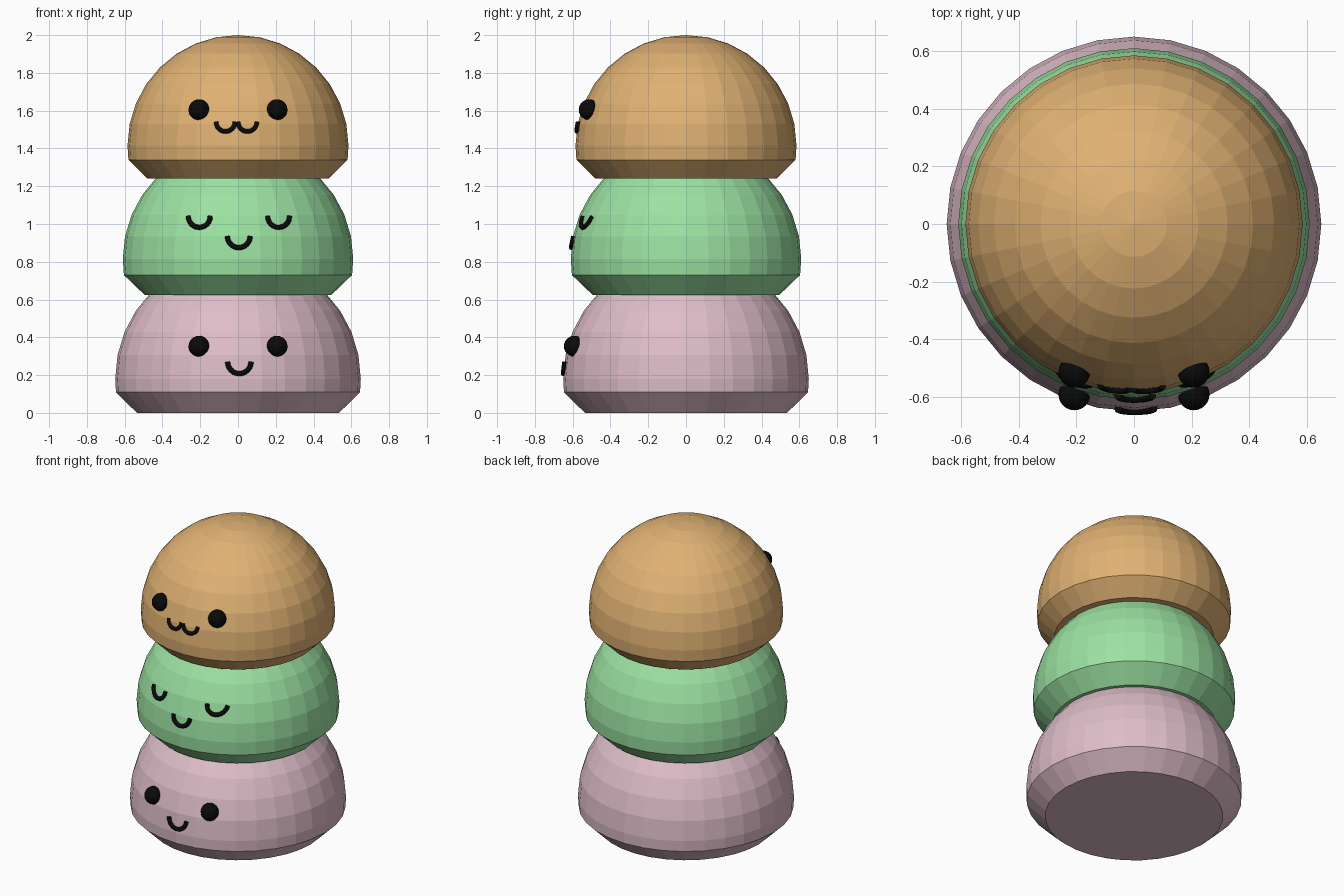
import bpy, bmesh
from math import sin, cos, pi, sqrt, radians

if "Cube" in bpy.data.objects:
    bpy.data.objects.remove(bpy.data.objects["Cube"])

SEG = 32


def material(name, rgb):
    m = bpy.data.materials.new(name)
    m.diffuse_color = (*rgb, 1)
    m.use_nodes = True
    m.node_tree.nodes["Principled BSDF"].inputs["Base Color"].default_value = m.diffuse_color
    return m


def add_object(name, data, mat):
    ob = bpy.data.objects.new(name, data)
    data.materials.append(mat)
    bpy.context.collection.objects.link(ob)
    return ob


def dome(name, base_z, base_r, edge_z, radius, centre_z, mat):
    """Ball with a cut, tapered underside: lathe a profile around z."""
    profile = [(base_r, base_z), (sqrt(radius**2 - (centre_z - edge_z)**2), edge_z)]
    profile += [(radius * cos(radians(11.25 * k)), centre_z + radius * sin(radians(11.25 * k)))
                for k in range(8)]
    bm = bmesh.new()
    rings = [[bm.verts.new((r * cos(2 * pi * i / SEG), r * sin(2 * pi * i / SEG), z))
              for i in range(SEG)] for r, z in profile]
    tip = bm.verts.new((0, 0, centre_z + radius))
    bm.faces.new(rings[0][::-1])
    for i in range(SEG):
        j = (i + 1) % SEG
        for a, b in zip(rings, rings[1:]):
            bm.faces.new((a[i], a[j], b[j], b[i]))
        bm.faces.new((rings[-1][i], rings[-1][j], tip))
    me = bpy.data.meshes.new(name)
    bm.to_mesh(me)
    bm.free()
    return add_object(name, me, mat)


def front_y(ball, x, z):
    """Depth of the dome's front surface at x, z."""
    radius, centre_z = ball
    return -sqrt(radius**2 - x * x - (z - centre_z)**2)


def eye(name, ball, x, z, mat, r=0.055):
    bm = bmesh.new()
    bmesh.ops.create_uvsphere(bm, u_segments=24, v_segments=12, radius=r)
    me = bpy.data.meshes.new(name)
    bm.to_mesh(me)
    bm.free()
    add_object(name, me, mat).location = (x, front_y(ball, x, z), z)


def smile(name, ball, x, z, r, mat, thick=0.0135):
    """U-shaped tube lying on the dome surface."""
    cu = bpy.data.curves.new(name, 'CURVE')
    cu.dimensions = '3D'
    cu.bevel_depth = thick
    cu.bevel_resolution = 2
    cu.use_fill_caps = True
    sp = cu.splines.new('POLY')
    n = 13
    sp.points.add(n - 1)
    for i, p in enumerate(sp.points):
        a = pi + pi * i / (n - 1)
        px, pz = x + r * cos(a), z + r * sin(a)
        p.co = (px, front_y(ball, px, pz), pz, 1)
    add_object(name, cu, mat)


pink = material("pink", (0.73, 0.51, 0.58))
green = material("green", (0.33, 0.76, 0.36))
orange = material("orange", (0.74, 0.44, 0.17))
black = material("black", (0.003, 0.003, 0.003))

# Three stacked domes
low, mid, top = (0.65, 0.18), (0.61, 0.815), (0.585, 1.415)
dome("bottom_dome", 0.0, 0.535, 0.11, *low, pink)
dome("middle_dome", 0.625, 0.495, 0.73, *mid, green)
dome("top_dome", 1.24, 0.48, 1.34, *top, orange)

# Eyes: round on the outer domes, closed on the middle one
for side, s in (("left", -1), ("right", 1)):
    eye("bottom_eye_" + side, low, s * 0.207, 0.353, black)
    eye("top_eye_" + side, top, s * 0.207, 1.605, black)
    smile("middle_eye_" + side, mid, s * 0.21 + 0.005, 1.04, 0.058, black)
    smile("top_mouth_" + side, top, s * 0.058 - 0.008, 1.54, 0.05, black, 0.012)

# Mouths
smile("bottom_mouth", low, 0.007, 0.27, 0.062, black)
smile("middle_mouth", mid, 0.004, 0.935, 0.06, black)
